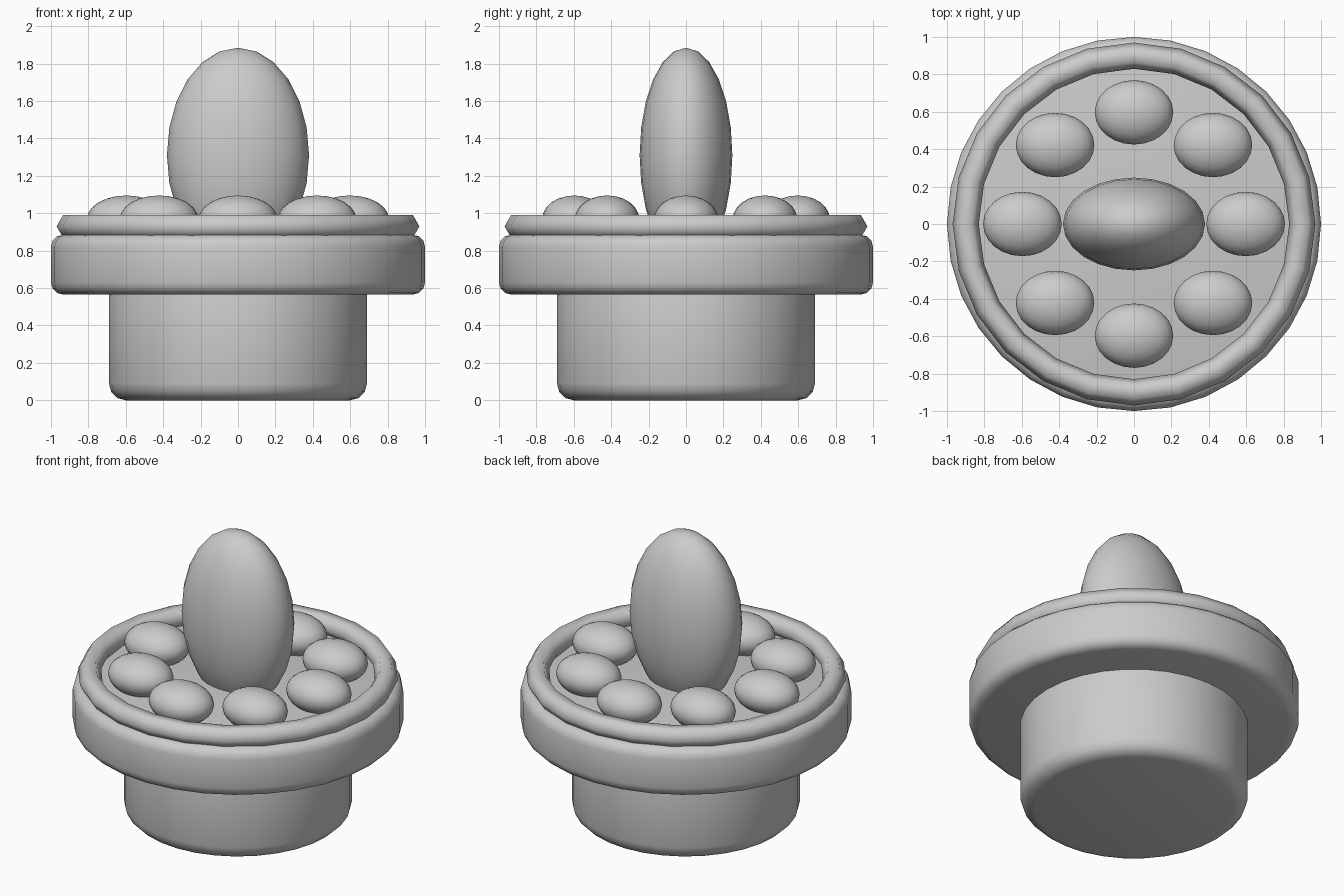
import bpy
from math import sin, cos, pi, radians

if "Cube" in bpy.data.objects:
    bpy.data.objects.remove(bpy.data.objects["Cube"])


def smooth(obj, angle=40):
    bpy.ops.object.select_all(action='DESELECT')
    obj.select_set(True)
    bpy.context.view_layer.objects.active = obj
    bpy.ops.object.shade_smooth_by_angle(angle=radians(angle))


def drum(name, radius, z0, z1, bevel):
    bpy.ops.mesh.primitive_cylinder_add(vertices=32, radius=radius, depth=z1 - z0,
                                        location=(0, 0, (z0 + z1) / 2))
    obj = bpy.context.object
    obj.name = name
    mod = obj.modifiers.new("Bevel", 'BEVEL')
    mod.width = bevel
    mod.segments = 3
    mod.limit_method = 'ANGLE'
    mod.angle_limit = radians(40)
    bpy.ops.object.modifier_apply(modifier=mod.name)
    smooth(obj)


def ellipsoid(name, loc, size):
    bpy.ops.mesh.primitive_uv_sphere_add(segments=24, ring_count=12, radius=1, location=loc)
    obj = bpy.context.object
    obj.name = name
    obj.scale = size
    bpy.ops.object.transform_apply(location=False, rotation=False, scale=True)
    smooth(obj)


# Lower plinth and wide upper disc
drum("base", 0.69, 0.0, 0.65, 0.09)
drum("disc", 1.0, 0.565, 0.885, 0.065)

# Raised rim around the disc
bpy.ops.mesh.primitive_torus_add(major_segments=24, minor_segments=6, major_radius=0.9,
                                 minor_radius=0.07, location=(0, 0, 0.93))
rim = bpy.context.object
rim.name = "rim"
smooth(rim, 75)

# Tall centre dome
ellipsoid("centre_dome", (0, 0, 1.31), (0.38, 0.248, 0.575))

# Ring of eight pebbles
for i in range(8):
    a = i * pi / 4
    ellipsoid(f"pebble_{i + 1}", (0.597 * cos(a), 0.597 * sin(a), 0.97), (0.21, 0.172, 0.125))
